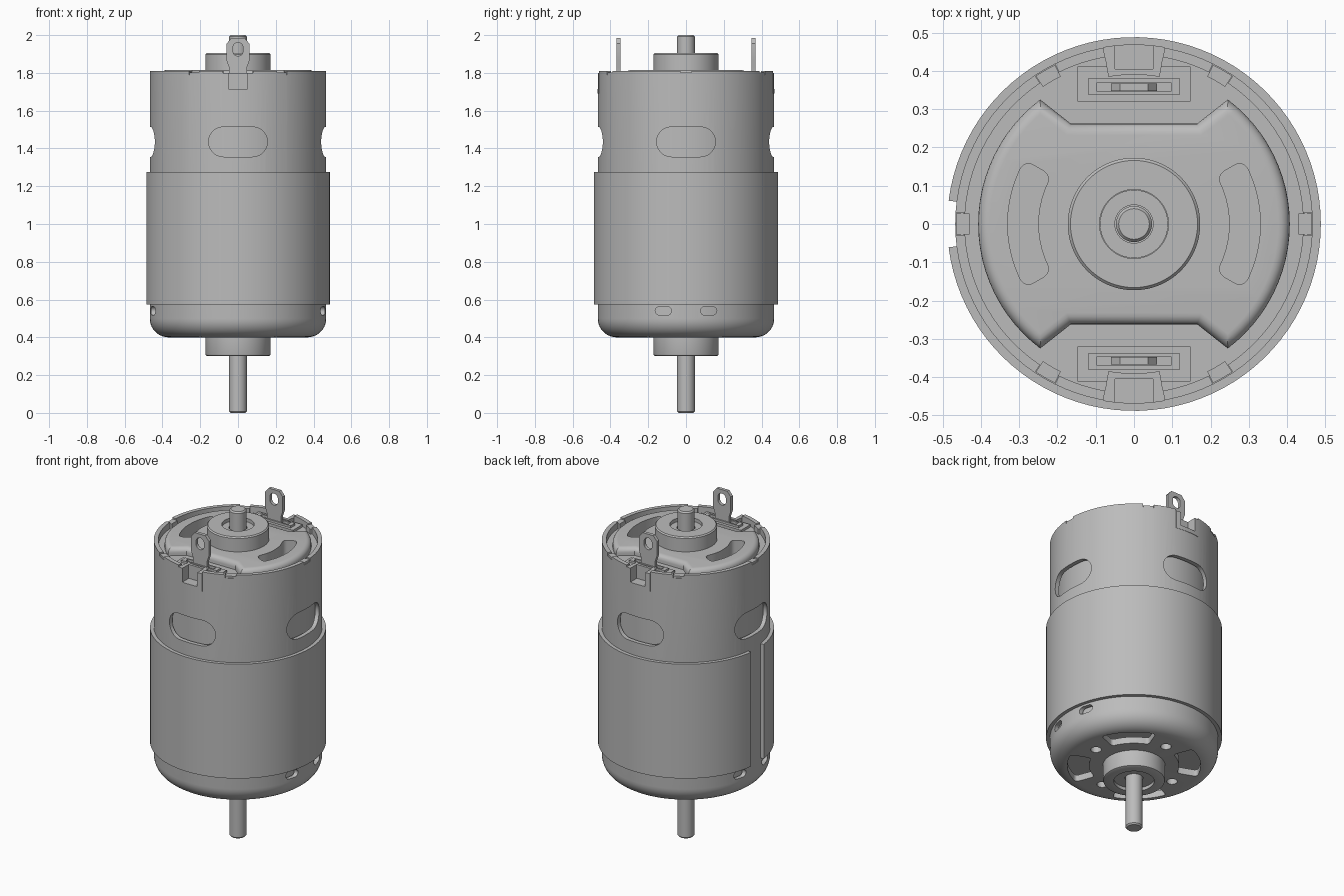
import bpy, bmesh
from math import sin, cos, pi, asin, radians
from mathutils import Matrix

if "Cube" in bpy.data.objects:
    bpy.data.objects.remove(bpy.data.objects["Cube"], do_unlink=True)

grey = bpy.data.materials.new("plain_grey")
grey.use_nodes = True
tone = (0.5, 0.5, 0.5, 1)
grey.diffuse_color = tone
grey.node_tree.nodes["Principled BSDF"].inputs["Base Color"].default_value = tone

parts = []


def finish(name, bm, matrix=None):
    bmesh.ops.recalc_face_normals(bm, faces=bm.faces[:])
    if matrix:
        bm.transform(matrix)
    mesh = bpy.data.meshes.new(name)
    bm.to_mesh(mesh)
    bm.free()
    mesh.materials.append(grey)
    obj = bpy.data.objects.new(name, mesh)
    bpy.context.collection.objects.link(obj)
    parts.append(obj)
    return obj


def lathe(name, profile, steps=96):
    """Spin a closed (radius, height) profile around the z axis."""
    bm = bmesh.new()
    verts = [bm.verts.new((r, 0, z)) for r, z in profile]
    edges = [bm.edges.new((a, b)) for a, b in zip(verts, verts[1:] + verts[:1])]
    bmesh.ops.spin(bm, geom=verts + edges, cent=(0, 0, 0), axis=(0, 0, 1),
                   angle=2 * pi, steps=steps, use_duplicate=False)
    bmesh.ops.remove_doubles(bm, verts=bm.verts[:], dist=1e-5)
    bmesh.ops.dissolve_degenerate(bm, edges=bm.edges[:], dist=1e-5)
    return finish(name, bm)


def prism(name, outline, z0, z1, corner=0, top=0, matrix=None):
    """Extrude an xy outline, optionally rounding its corners or top rim."""
    bm = bmesh.new()
    base = bm.faces.new([bm.verts.new((x, y, z0)) for x, y in outline])
    raised = bmesh.ops.extrude_face_region(bm, geom=[base])["geom"]
    for v in raised:
        if isinstance(v, bmesh.types.BMVert):
            v.co.z = z1
    bmesh.ops.recalc_face_normals(bm, faces=bm.faces[:])
    if corner:
        sides = [e for e in bm.edges if e.calc_face_angle(0) > 0.6
                 and abs(e.verts[0].co.z - e.verts[1].co.z) > 1e-4]
        bmesh.ops.bevel(bm, geom=sides, offset=corner, segments=6,
                        profile=0.5, affect='EDGES')
    if top:
        rim = [e for e in bm.edges if min(v.co.z for v in e.verts) > z1 - 1e-5]
        bmesh.ops.bevel(bm, geom=rim, offset=top, segments=5, profile=0.5,
                        affect='EDGES', clamp_overlap=False)
    return finish(name, bm, matrix)


def cut(target, cutters):
    for c in cutters:
        mod = target.modifiers.new("cut", 'BOOLEAN')
        mod.operation, mod.solver, mod.object = 'DIFFERENCE', 'EXACT', c
        bpy.context.view_layer.objects.active = target
        bpy.ops.object.modifier_apply(modifier=mod.name)


def discard(cutters):
    for c in cutters:
        parts.remove(c)
        bpy.data.objects.remove(c, do_unlink=True)


def arc(r, a0, a1, n, cx=0, cy=0):
    return [(cx + r * cos(a0 + (a1 - a0) * i / n), cy + r * sin(a0 + (a1 - a0) * i / n))
            for i in range(n + 1)]


def sector(r0, r1, a0, a1, n=12):
    return arc(r1, a0, a1, n) + arc(r0, a1, a0, n)


def rect(x, y0, y1):
    return [(-x, y0), (x, y0), (x, y1), (-x, y1)]


def stadium(half_w, half_h, u=0):
    k = half_w - half_h
    return arc(half_h, -pi / 2, pi / 2, 12, u + k) + arc(half_h, pi / 2, 3 * pi / 2, 12, u - k)


def turn(a):
    return Matrix.Rotation(a, 4, 'Z')


def outward(a, z):
    """Outline x runs around the body, y runs up, extrusion runs outward."""
    return Matrix.Translation((0, 0, z)) @ turn(a) @ Matrix.Rotation(pi / 2, 4, 'X')


R, WALL, RIM = 0.467, 0.442, 1.81

# Can with rounded bottom, windows, slots, vents and rim notches
can = lathe("can", [(0, 0.4)] + arc(0.1, -pi / 2, 0, 10, R - 0.1, 0.5)
            + [(R, RIM), (WALL, RIM), (WALL, 0.44), (0, 0.44)])
block_half = asin(0.08 / R)
cutters = []
for k in range(4):
    a = k * pi / 2
    cutters.append(prism("c", stadium(0.156, 0.079), 0.3, 0.6, matrix=outward(a, 1.435)))
    mid = a + pi / 4
    cutters.append(prism("c", sector(0.25, 0.37, mid - 0.42, mid + 0.42), 0.3, 0.46, corner=0.02))
    cutters.append(prism("c", arc(0.03, 0, 2 * pi * 23 / 24, 23, 0.275), 0.3, 0.46, matrix=turn(a)))
for a in (pi / 2, -pi / 2):
    for u in (-0.12, 0.12):
        cutters.append(prism("c", stadium(0.043, 0.0225, u), 0.3, 0.6, matrix=outward(a, 0.54)))
for k in range(6):
    a = k * pi / 3
    cutters.append(prism("c", sector(0.4, 0.5, a - 0.065, a + 0.065), 1.79, 1.9))
for a in (pi / 2, -pi / 2):
    cutters.append(prism("c", sector(0.4, 0.5, a - block_half, a + block_half), 1.69, 1.9))
cut(can, cutters)
discard(cutters)

# Inner body seen through the openings
lathe("inner_body", [(0, 0.5), (0.425, 0.5), (0.425, 1.69), (0, 1.69)])

# Split sleeve wrapped round the can, open on one side
prism("sleeve", sector(R - 0.004, 0.488, -pi + 0.125, pi - 0.125, 90), 0.575, 1.275)

# Shaft and bearing bosses
lathe("shaft", [(0, 0), (0.04, 0), (0.047, 0.008), (0.047, 1.992), (0.04, 2), (0, 2)], 40)
lathe("lower_boss", [(0.05, 0.41), (0.05, 0.32), (0.112, 0.32), (0.112, 0.3), (0.161, 0.3),
                     (0.17, 0.304), (0.173, 0.312), (0.173, 0.41)], 64)
lathe("upper_boss", [(0.09, 1.75), (0.09, 1.905), (0.166, 1.905), (0.173, 1.898), (0.173, 1.75)], 64)
lathe("upper_bushing", [(0.05, 1.75), (0.05, 1.885), (0.089, 1.885), (0.089, 1.75)], 48)

# End cap with a raised, waisted plate
cap = lathe("end_cap", [(0, 1.7), (WALL, 1.7), (WALL, 1.77), (0, 1.77)])
tip = radians(53)
waist = [(-0.165, 0.262), (0.165, 0.262)]
outline = (arc(0.407, -tip, tip, 24) + waist[::-1]
           + arc(0.407, pi - tip, pi + tip, 24) + [(x, -y) for x, y in waist])
plate = prism("cap_plate", outline, 1.71, 1.816, top=0.03)
vents = [prism("c", sector(0.25, 0.33, a - 0.53, a + 0.53), 1.73, 1.9, corner=0.025)
         for a in (0, pi)]
cut(plate, vents)
cut(cap, vents)
discard(vents)

# Cap tabs sitting in the rim notches
for k in range(6):
    a = k * pi / 3
    prism("cap_tab", sector(0.43, R - 0.003, a - 0.063, a + 0.063), 1.75, 1.802)

# Terminal holders and blade terminals, front and back
blade = [(-0.048, 1.74), (0.048, 1.74), (0.048, 1.83), (0.06, 1.865), (0.06, 1.955),
         (0.036, 1.984), (-0.036, 1.984), (-0.06, 1.955), (-0.06, 1.865), (-0.048, 1.83)]
for side, a in (("back", 0), ("front", pi)):
    m = turn(a)
    panel = prism(side + "_terminal_panel", rect(0.148, 0.32, 0.412), 1.71, 1.785, matrix=m)
    frame = prism(side + "_terminal_frame", rect(0.12, 0.338, 0.38), 1.71, 1.798, matrix=m)
    block = prism(side + "_terminal_block",
                  sector(0.39, R + 0.002, pi / 2 - block_half, pi / 2 + block_half),
                  1.69, 1.8, matrix=m)
    notch = prism("c", rect(0.05, 0.405, 0.6), 1.715, 1.9, matrix=m)
    slot = prism("c", rect(0.096, 0.346, 0.37), 1.75, 1.9, matrix=m)
    for piece in (panel, block, cap):
        cut(piece, [notch])
    for piece in (panel, frame, cap):
        cut(piece, [slot])
    terminal = prism(side + "_terminal", blade, 0.347, 0.367, matrix=outward(a + pi, 0))
    hole = prism("c", [(-y, x) for x, y in stadium(0.036, 0.027)], 0.3, 0.4,
                 matrix=outward(a + pi, 1.925))
    cut(terminal, [hole])
    discard([notch, slot, hole])

# Smooth round surfaces, crisp edges
bpy.ops.object.select_all(action='DESELECT')
for obj in parts:
    obj.select_set(True)
bpy.context.view_layer.objects.active = can
bpy.ops.object.shade_smooth_by_angle(angle=radians(30))
